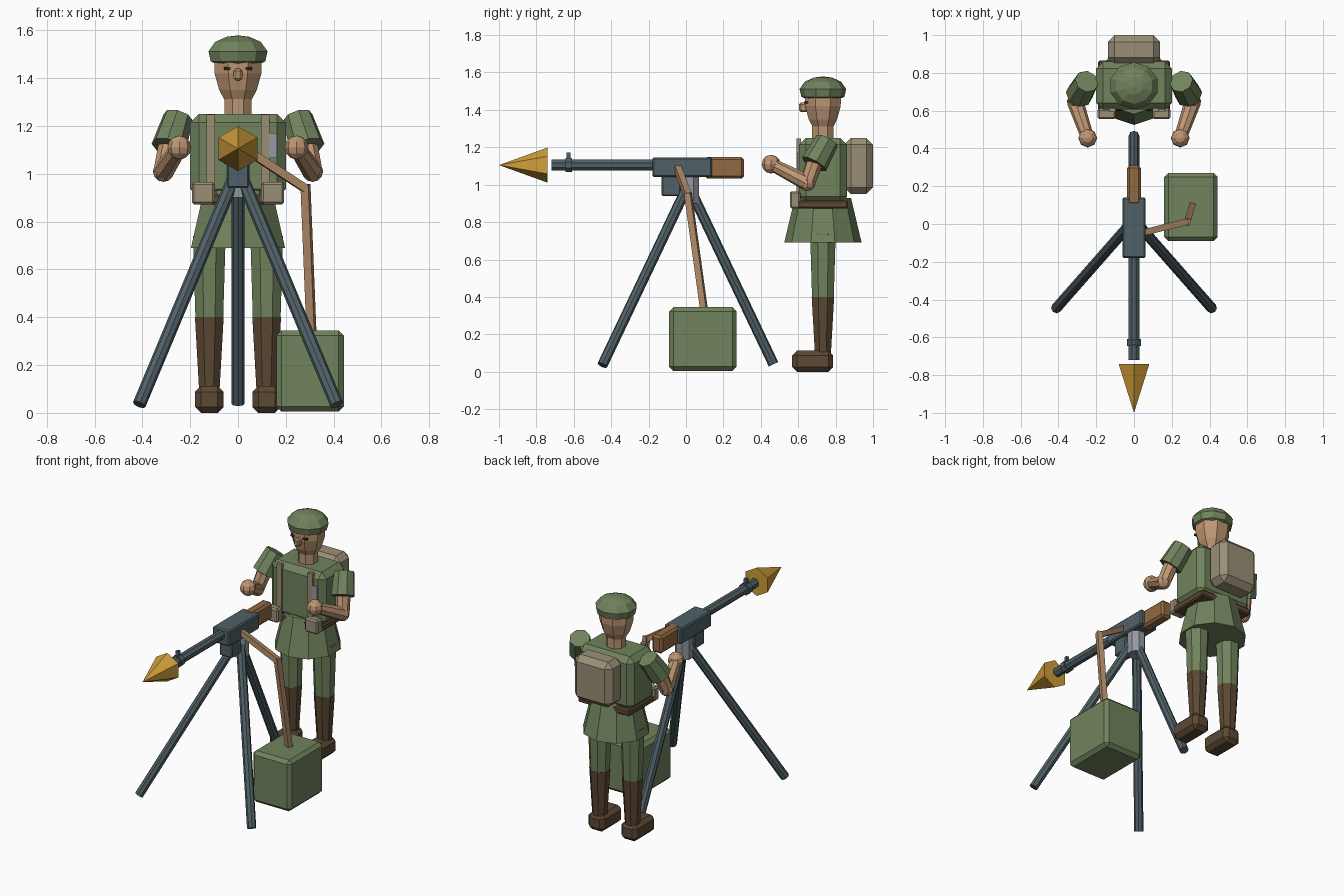
import bpy, bmesh, math
from mathutils import Vector, Matrix

if "Cube" in bpy.data.objects:
    bpy.data.objects.remove(bpy.data.objects["Cube"])


def material(name, r, g, b):
    def lin(c):
        c /= 255
        return c / 12.92 if c <= 0.04045 else ((c + 0.055) / 1.055) ** 2.4
    m = bpy.data.materials.new(name)
    m.diffuse_color = (lin(r), lin(g), lin(b), 1)
    m.use_nodes = True
    m.node_tree.nodes["Principled BSDF"].inputs["Base Color"].default_value = m.diffuse_color
    return m


GREEN = material("olive green", 112, 131, 92)
SKIN = material("skin", 190, 150, 115)
WOOD = material("wood", 146, 106, 66)
BROWN = material("boot brown", 92, 72, 52)
BEIGE = material("canvas beige", 154, 143, 118)
STEEL = material("gun steel", 80, 97, 103)
GOLD = material("flash gold", 208, 158, 58)
GREY = material("light metal", 148, 154, 162)
TAN = material("cartridge tan", 178, 140, 104)
DARK = material("eye dark", 45, 38, 32)


def finish(name, bm, mat):
    bmesh.ops.recalc_face_normals(bm, faces=bm.faces)
    me = bpy.data.meshes.new(name)
    bm.to_mesh(me)
    bm.free()
    me.materials.append(mat)
    ob = bpy.data.objects.new(name, me)
    bpy.context.collection.objects.link(ob)
    return ob


def box(name, mat, x, y, z, chamfer=0):
    """Box from (min, max) ranges, with optional chamfered edges."""
    bm = bmesh.new()
    bmesh.ops.create_cube(bm, size=1)
    for v in bm.verts:
        v.co = [(r[0] + r[1]) / 2 + c * (r[1] - r[0]) for c, r in zip(v.co, (x, y, z))]
    if chamfer:
        bmesh.ops.bevel(bm, geom=bm.edges[:], offset=chamfer, segments=1,
                        profile=0.5, affect='EDGES')
    return finish(name, bm, mat)


def bar(name, mat, a, b, r1, r2, sides=8, spin=0):
    """Tapered prism between two points."""
    a, b = Vector(a), Vector(b)
    d = b - a
    bm = bmesh.new()
    bmesh.ops.create_cone(bm, cap_ends=True, segments=sides, radius1=r1, radius2=r2,
                          depth=d.length)
    m = (Matrix.Translation((a + b) / 2) @ d.to_track_quat('Z', 'Y').to_matrix().to_4x4()
         @ Matrix.Rotation(math.radians(spin), 4, 'Z'))
    bm.transform(m)
    return finish(name, bm, mat)


def lathe(name, mat, centre, profile, sides, turn=0, sy=1):
    """Stack of polygon rings (radius, height) about a vertical axis."""
    bm = bmesh.new()
    rings = []
    for r, z in profile:
        ring = []
        for i in range(sides):
            t = 2 * math.pi * (i + turn) / sides
            ring.append(bm.verts.new((centre[0] + r * math.sin(t),
                                      centre[1] - r * sy * math.cos(t), z)))
        rings.append(ring)
    for lo, hi in zip(rings, rings[1:]):
        for i in range(sides):
            j = (i + 1) % sides
            bm.faces.new((lo[i], lo[j], hi[j], hi[i]))
    bm.faces.new(rings[0])
    bm.faces.new(rings[-1])
    return finish(name, bm, mat)


def ball(name, mat, centre, r):
    bm = bmesh.new()
    bmesh.ops.create_uvsphere(bm, u_segments=8, v_segments=6, radius=r)
    bm.transform(Matrix.Translation(centre))
    return finish(name, bm, mat)


# Gun
GZ = 1.105
bar("muzzle_flash", GOLD, (0, -0.74, GZ), (0, -1, GZ), 0.094, 0, 6)
bar("barrel", STEEL, (0, -0.15, GZ), (0, -0.72, GZ), 0.031, 0.031, 8, 22.5)
bar("sight_ring", STEEL, (0, -0.61, GZ), (0, -0.645, GZ), 0.04, 0.04, 8, 22.5)
box("front_sight", STEEL, (-0.01, 0.01), (-0.64, -0.618), (1.12, 1.172))
box("receiver", STEEL, (-0.062, 0.062), (-0.18, 0.14), (1.04, 1.145), 0.008)
box("feed_housing", STEEL, (-0.045, 0.045), (-0.13, -0.03), (0.94, 1.05), 0.006)
box("stock", WOOD, (-0.037, 0.037), (0.10, 0.31), (1.032, 1.148), 0.014)

# Tripod
lathe("mount", GREY, (0, 0.02), [(0.055, 0.90), (0.055, 1.045)], 8, 0.5)
for s, side in ((-1, "left"), (1, "right")):
    bar(side + "_tripod_leg", STEEL, (s * 0.02, 0.0, 0.975), (s * 0.413, -0.447, 0.035),
        0.028, 0.028, 8)
bar("rear_tripod_leg", STEEL, (0, 0.03, 0.96), (0, 0.468, 0.04), 0.028, 0.028, 8)

# Cartridge belt and box
bend = (0.282, 0.012, 0.938)
bar("belt_feed_top", TAN, (0.05, -0.045, 1.09), bend, 0.024, 0.024, 4, 45)
bar("belt_feed_drop", TAN, (0.282, 0.01, 0.955), (0.307, 0.095, 0.34), 0.024, 0.024, 4, 45)
box("ammunition_box", GREEN, (0.16, 0.443), (-0.09, 0.27), (0.005, 0.345), 0.022)

# Paired limbs and kit
CY = 0.732
for s, side in ((-1, "left"), (1, "right")):
    def span(a, b):
        return tuple(sorted((s * a, s * b)))
    x = s * 0.12
    box(side + "_shoe", BROWN, span(0.06, 0.18), (0.568, 0.787), (0, 0.113), 0.025)
    lathe(side + "_boot_shaft", BROWN, (x, CY), [(0.046, 0.09), (0.065, 0.40)], 8, 0.5)
    lathe(side + "_trouser_leg", GREEN, (x, CY), [(0.063, 0.40), (0.074, 0.74)], 8, 0.5)

    shoulder, cuff = (s * 0.25, 0.755, 1.235), (s * 0.29, 0.685, 1.11)
    elbow, wrist = (s * 0.312, 0.65, 1.01), (s * 0.245, 0.455, 1.11)
    bar(side + "_sleeve", GREEN, shoulder, cuff, 0.064, 0.074, 8, 22.5)
    bar(side + "_upper_arm", SKIN, cuff, elbow, 0.046, 0.042)
    ball(side + "_elbow", SKIN, elbow, 0.044)
    bar(side + "_forearm", SKIN, elbow, wrist, 0.044, 0.034)
    ball(side + "_hand", SKIN, wrist, 0.05)

    box(side + "_pouch", BEIGE, span(0.097, 0.193), (0.555, 0.612), (0.872, 0.965), 0.01)
    box(side + "_strap", BEIGE, span(0.097, 0.132), (0.592, 0.615), (0.95, 1.248))
    box(side + "_eye", DARK, span(0.032, 0.058), (0.632, 0.66), (1.434, 1.446))

# Uniform and body
lathe("tunic_skirt", GREEN, (0, CY), [(0.207, 0.69), (0.15, 0.93)], 10)
box("torso", GREEN, (-0.2, 0.2), (0.605, 0.86), (0.90, 1.25), 0.036)
box("waist_belt", BROWN, (-0.19, 0.19), (0.597, 0.865), (0.872, 0.915), 0.008)
box("chest_clip", GREY, (0.13, 0.163), (0.594, 0.612), (1.065, 1.17))
box("backpack", BEIGE, (-0.138, 0.138), (0.845, 1.0), (0.95, 1.25), 0.036)

# Head and cap
lathe("neck", SKIN, (0, CY), [(0.062, 1.23), (0.062, 1.34)], 8, 0.5)
lathe("head", SKIN, (0, CY), [(0.06, 1.307), (0.085, 1.35), (0.106, 1.42), (0.108, 1.48)],
      8, 0.5, 0.97)
box("nose", SKIN, (-0.018, 0.018), (0.605, 0.66), (1.388, 1.44), 0.01)
lathe("cap", GREEN, (0, CY), [(0.085, 1.455), (0.12, 1.47), (0.13, 1.512), (0.1, 1.552),
                              (0.05, 1.573), (0.008, 1.578)], 10, 0, 0.96)
